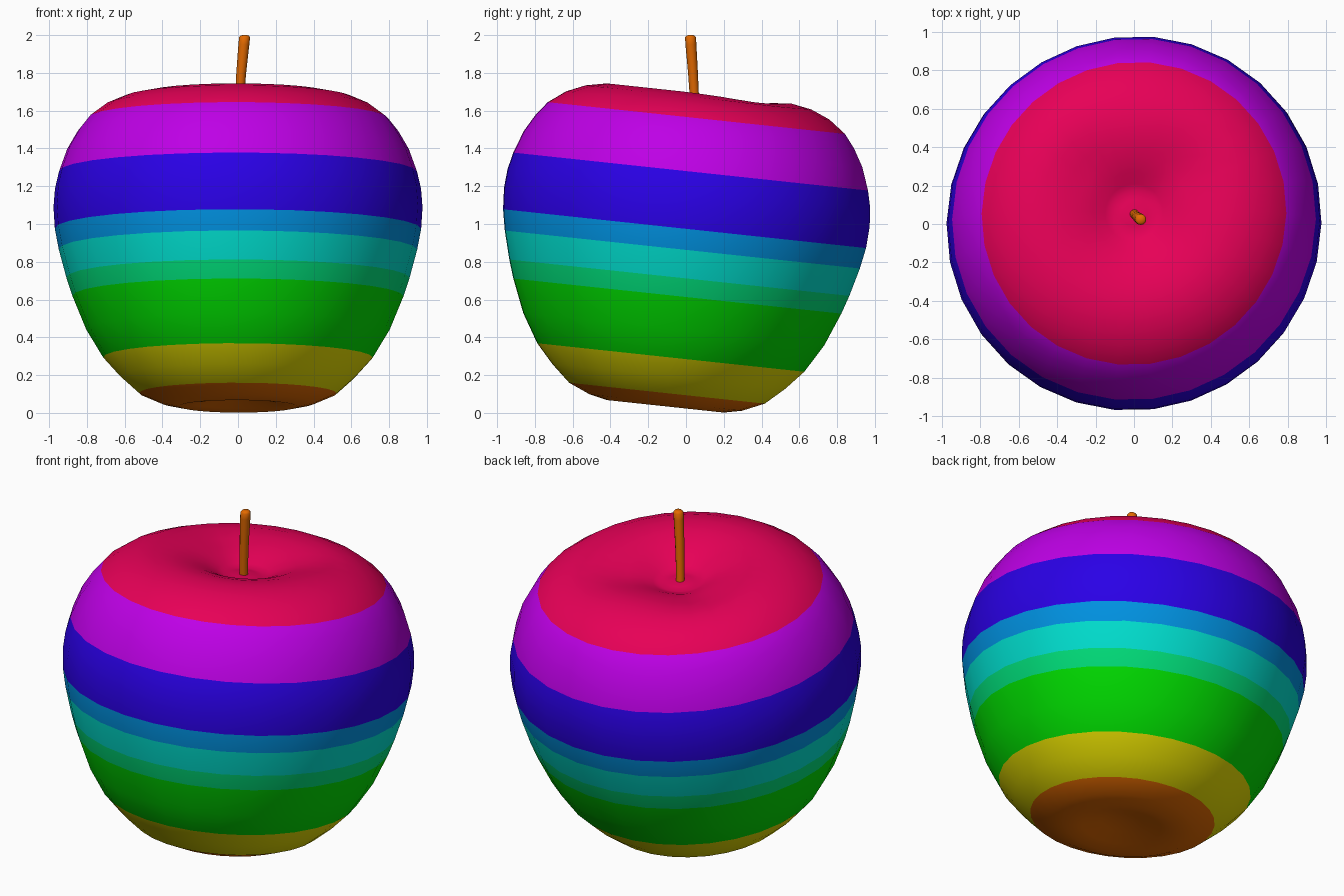
import bpy, bmesh, math
from mathutils import Matrix, Vector

if "Cube" in bpy.data.objects:
    bpy.data.objects.remove(bpy.data.objects["Cube"])


def material(name, rgb):
    """Make a flat colour from 0-255 sRGB values."""
    lin = [((c / 255 + 0.055) / 1.055) ** 2.4 if c > 10 else c / 255 / 12.92 for c in rgb]
    m = bpy.data.materials.new(name)
    m.diffuse_color = (*lin, 1)
    m.use_nodes = True
    m.node_tree.nodes["Principled BSDF"].inputs["Base Color"].default_value = m.diffuse_color
    return m


def finish(name, bm, mats):
    bmesh.ops.recalc_face_normals(bm, faces=bm.faces)
    for f in bm.faces:
        f.smooth = True
    mesh = bpy.data.meshes.new(name)
    bm.to_mesh(mesh)
    bm.free()
    for m in mats:
        mesh.materials.append(m)
    ob = bpy.data.objects.new(name, mesh)
    bpy.context.collection.objects.link(ob)
    return ob


def loft(bm, rings):
    """Bridge consecutive vertex rings; a ring of one vertex closes to a point."""
    faces = []
    for a, b in zip(rings, rings[1:]):
        n = max(len(a), len(b))
        for i in range(n):
            j = (i + 1) % n
            if len(a) == 1:
                faces.append(bm.faces.new((a[0], b[j], b[i])))
            elif len(b) == 1:
                faces.append(bm.faces.new((a[i], a[j], b[0])))
            else:
                faces.append(bm.faces.new((a[i], a[j], b[j], b[i])))
    return faces


# Colours, from the bottom band to the top band
bands = [material(n, c) for n, c in (
    ("orange brown", (228, 106, 0)), ("yellow", (228, 220, 0)),
    ("green", (0, 222, 0)), ("sea green", (0, 222, 122)),
    ("turquoise", (0, 224, 208)), ("azure", (0, 146, 226)),
    ("blue", (42, 0, 230)), ("purple", (190, 0, 230)),
    ("crimson", (234, 0, 88)))]
edges = [0.10, 0.29, 0.617, 0.715, 0.865, 0.976, 1.28, 1.565]

# Apple body: lathe profile (radius, height), with rings on the band edges
profile = [(0, .08), (.12, .068), (.22, .042), (.31, .03), (.405, .05), (.52, .10),
           (.62, .19), (.71, .29), (.80, .44), (.872, .617), (.904, .715), (.944, .865),
           (.965, .976), (.972, 1.09), (.964, 1.19), (.943, 1.28), (.90, 1.40),
           (.845, 1.495), (.79, 1.565), (.70, 1.632), (.60, 1.675), (.49, 1.697),
           (.38, 1.688), (.29, 1.665), (.21, 1.632), (.15, 1.60), (.11, 1.583),
           (.07, 1.59), (0, 1.59)]
SIDES = 30


def body_point(r, z, a):
    """Lathe point, a little wider on one diagonal, with two dips in the back rim."""
    k = 1.005 + 0.009 * math.sin(2 * a)
    if z > 1.5:
        for centre in (42, 140):
            z -= (0.03 * math.exp(-((math.degrees(a) - centre) / 28) ** 2)
                  * math.exp(-((r - 0.37) / 0.16) ** 2))
    return (k * r * math.cos(a), k * r * math.sin(a), z)


bm = bmesh.new()
rings = []
for r, z in profile:
    n = SIDES if r else 1
    rings.append([bm.verts.new(body_point(r, z, 2 * math.pi * i / n)) for i in range(n)])

# Stripe colours by profile height; everything inside the rim is crimson
rim = 21
for k, (lo, hi) in enumerate(zip(profile, profile[1:])):
    mid = (lo[1] + hi[1]) / 2
    for f in loft(bm, rings[k:k + 2]):
        f.material_index = 8 if k >= rim else sum(mid > e for e in edges)

# The whole apple leans back about its middle
pivot = Vector((0, 0, 0.86))
tilt = (Matrix.Translation(pivot + Vector((0, -0.02, 0)))
        @ Matrix.Rotation(math.radians(-6.1), 4, 'X') @ Matrix.Translation(-pivot))
bm.transform(tilt)
finish("apple_body", bm, bands)

# Stem: slightly bent, thickening to a rounded tip (x, y, z, radius)
path = [(0, .055, 1.55, .024), (.008, .045, 1.66, .024), (.017, .037, 1.80, .026),
        (.031, .026, 1.95, .029), (.035, .024, 1.988, .029), (.036, .024, 1.999, .02)]
bm = bmesh.new()
rings = [[bm.verts.new((x + r * math.cos(math.pi * i / 6), y + r * math.sin(math.pi * i / 6), z))
          for i in range(12)] for x, y, z, r in path]
rings.append([bm.verts.new((.036, .024, 2.0))])
loft(bm, rings)
finish("stem", bm, bands[:1])
